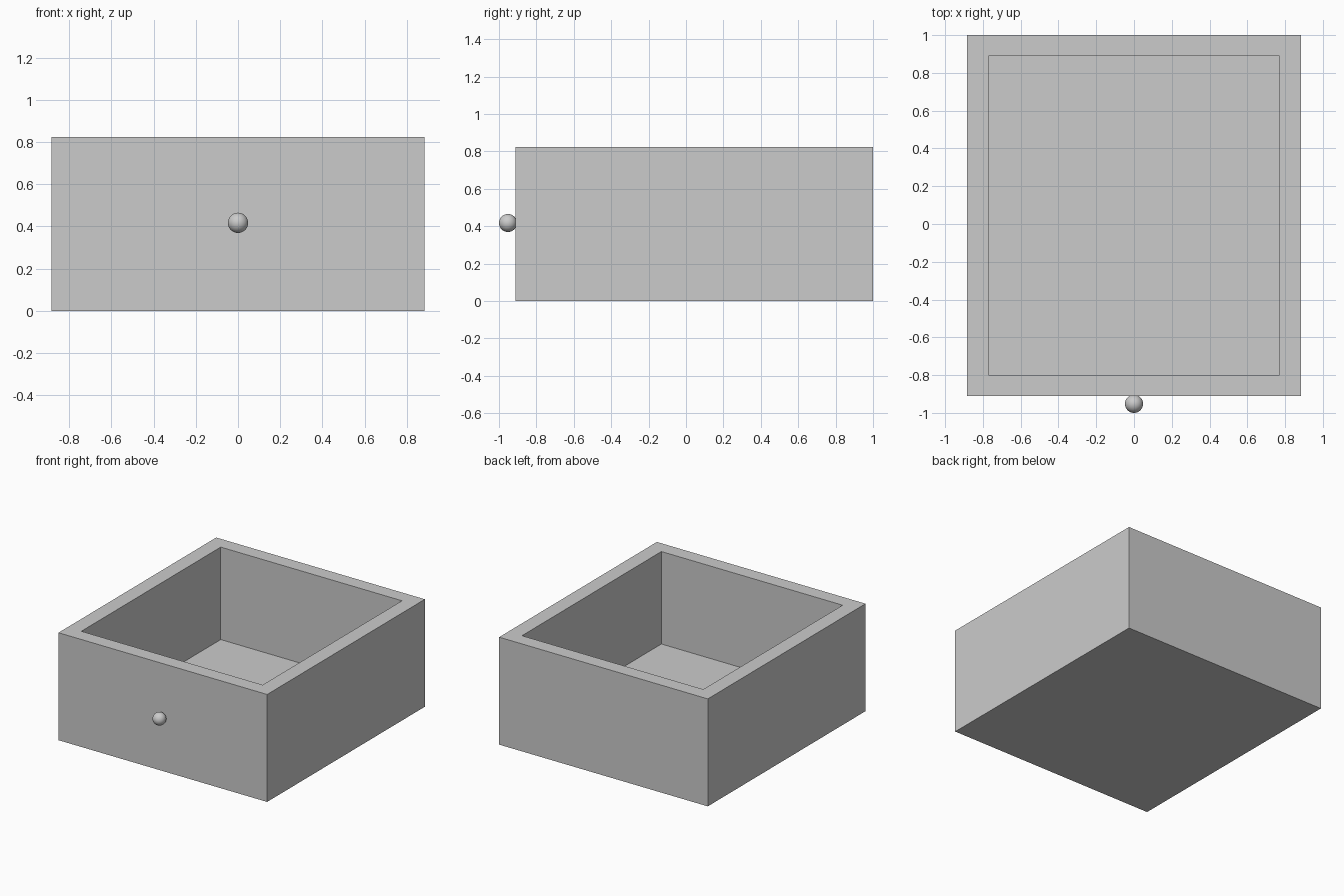
import bpy, bmesh
from mathutils import Matrix, Vector

if "Cube" in bpy.data.objects:
    bpy.data.objects.remove(bpy.data.objects["Cube"])

X, Y0, Y1, H = 0.885, -0.911, 1.0, 0.824   # outer drawer size
WALL_X, WALL_Y, FLOOR = 0.116, 0.111, 0.115


def new_object(name, bm):
    mesh = bpy.data.meshes.new(name)
    bm.to_mesh(mesh)
    bm.free()
    obj = bpy.data.objects.new(name, mesh)
    bpy.context.collection.objects.link(obj)
    return obj


# Open-topped drawer box: block with the top inset and pushed down
bm = bmesh.new()
mid = (Y0 + Y1) / 2
bmesh.ops.create_cube(bm, size=1, matrix=Matrix.Translation((0, mid, H / 2))
                      @ Matrix.Diagonal((2 * X, Y1 - Y0, H, 1)))
bm.normal_update()
top = max(bm.faces, key=lambda f: f.calc_center_median().z)
bmesh.ops.inset_region(bm, faces=[top], thickness=0.1)
for v in top.verts:
    v.co.x = (X - WALL_X) * (1 if v.co.x > 0 else -1)
    v.co.y = Y1 - WALL_Y if v.co.y > mid else Y0 + WALL_Y
ext = bmesh.ops.extrude_discrete_faces(bm, faces=[top])
for v in ext["faces"][0].verts:
    v.co.z = FLOOR
bmesh.ops.recalc_face_normals(bm, faces=bm.faces)
new_object("drawer_box", bm)

# Round knob on the front
bm = bmesh.new()
bmesh.ops.create_uvsphere(bm, u_segments=32, v_segments=16, radius=0.048,
                          matrix=Matrix.Translation((0, -0.952, 0.417)))
for f in bm.faces:
    f.smooth = True
new_object("knob", bm)
